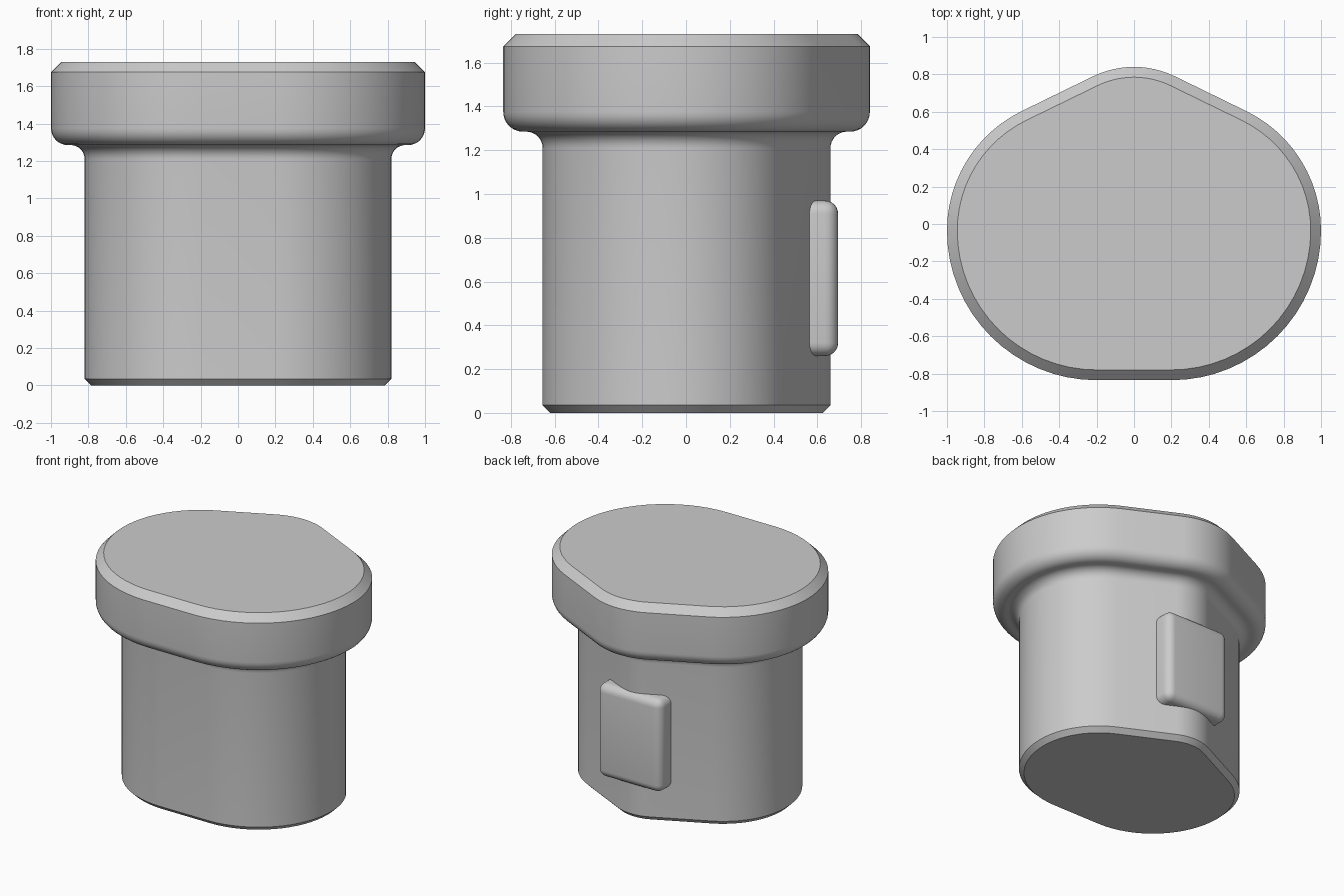
import bpy, bmesh
from math import cos, sin, radians

if "Cube" in bpy.data.objects:
    bpy.data.objects.remove(bpy.data.objects["Cube"], do_unlink=True)

# Material
grey = bpy.data.materials.new("plain_grey")
grey.use_nodes = True
colour = (0.6, 0.6, 0.6, 1)
grey.diffuse_color = colour
grey.node_tree.nodes["Principled BSDF"].inputs["Base Color"].default_value = colour


def finish(name, bm):
    bmesh.ops.recalc_face_normals(bm, faces=bm.faces[:])
    mesh = bpy.data.meshes.new(name)
    bm.to_mesh(mesh)
    bm.free()
    mesh.materials.append(grey)
    obj = bpy.data.objects.new(name, mesh)
    bpy.context.collection.objects.link(obj)
    bpy.ops.object.select_all(action="DESELECT")
    obj.select_set(True)
    bpy.context.view_layer.objects.active = obj
    return obj


# Outline arcs: centre x, centre y, radius, start angle, end angle, steps
NOSE = 64
ARCS = [
    (0.20, -0.035, 0.80, -90, 0, 16),
    (0.29, -0.035, 0.71, 0, NOSE, 12),
    (0, 0.34, 0.50, NOSE, 180 - NOSE, 12),
    (-0.29, -0.035, 0.71, 180 - NOSE, 180, 12),
    (-0.20, -0.035, 0.80, 180, 270, 16),
]


def outline(inset):
    points = []
    for cx, cy, r, start, end, steps in ARCS:
        for i in range(steps + 1):
            a = radians(start + (end - start) * i / steps)
            p = (cx + (r - inset) * cos(a), cy + (r - inset) * sin(a))
            # Skip the joint shared by touching arcs
            if not points or abs(p[0] - points[-1][0]) + abs(p[1] - points[-1][1]) > 0.001:
                points.append(p)
    return points


# Profile as (inset, height): foot chamfer, neck fillet, rounded lip, top chamfer
STEPS = 8
quarter = [radians(90 * i / STEPS) for i in range(STEPS + 1)]
profile = [(0.215, 0), (0.18, 0.035)]
profile += [(0.105 + 0.075 * cos(a), 1.21 + 0.075 * sin(a)) for a in quarter]
profile += [(0.09 - 0.09 * sin(a), 1.375 - 0.09 * cos(a)) for a in quarter]
profile += [(0, 1.675), (0.055, 1.73)]

# Plug body with its cap
bm = bmesh.new()
rings = [[bm.verts.new((x, y, z)) for x, y in outline(d)] for d, z in profile]
count = len(rings[0])
for low, high in zip(rings, rings[1:]):
    for i in range(count):
        j = (i + 1) % count
        bm.faces.new((low[i], low[j], high[j], high[i]))
bm.faces.new(rings[0][::-1])
bm.faces.new(rings[-1])
finish("plug_body", bm)
bpy.ops.object.shade_smooth_by_angle(angle=radians(30))

# Rounded key pad on the back
bm = bmesh.new()
bmesh.ops.create_cube(bm, size=1)
bmesh.ops.scale(bm, vec=(0.54, 0.25, 0.71), verts=bm.verts[:])
bmesh.ops.translate(bm, vec=(0, 0.57, 0.615), verts=bm.verts[:])
bmesh.ops.bevel(bm, geom=bm.edges[:], offset=0.06, segments=6, profile=0.5, affect="EDGES")
finish("key_pad", bm)
bpy.ops.object.shade_smooth_by_angle(angle=radians(30))
